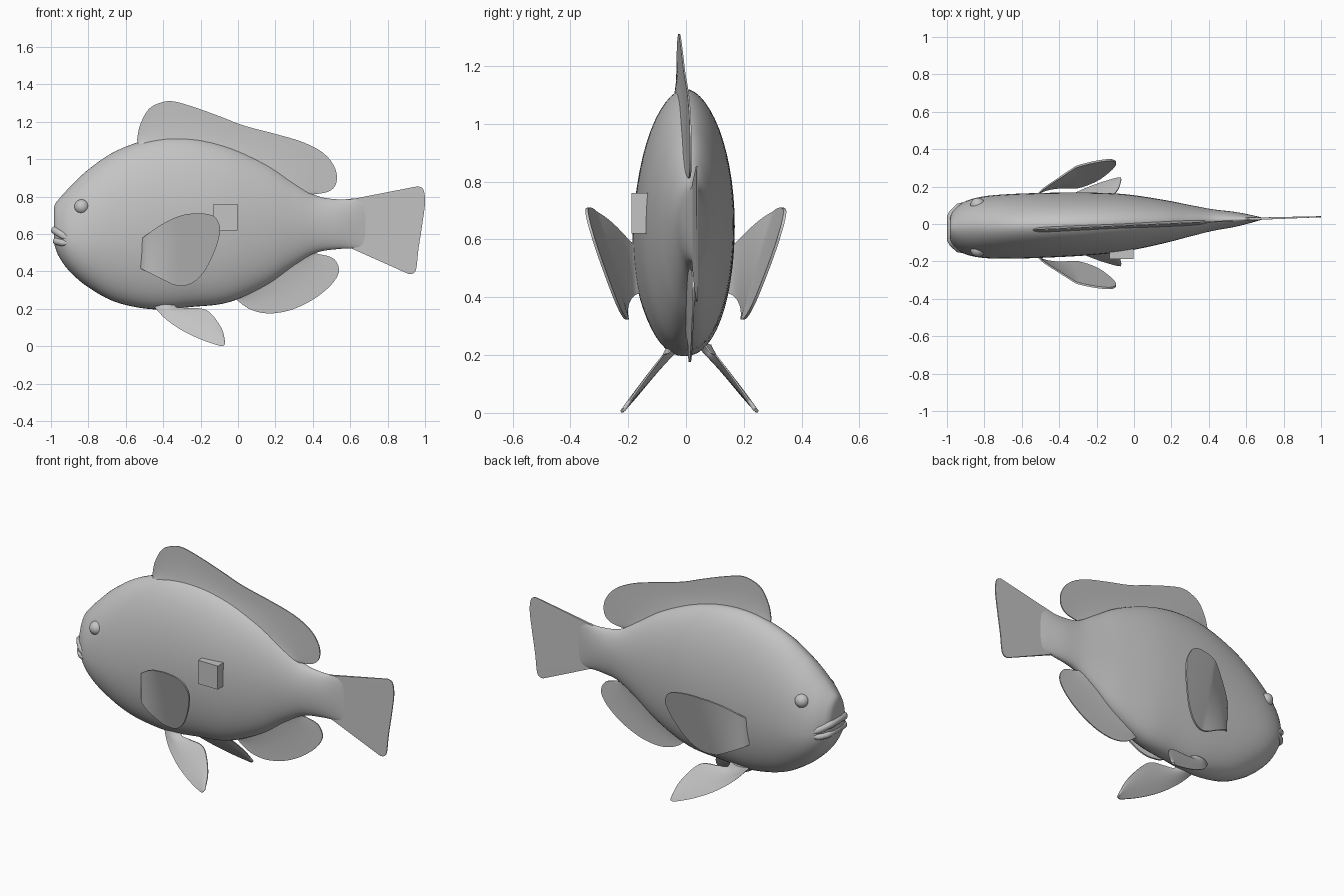
import bpy, bmesh, math
from mathutils import Vector

default_cube = bpy.data.objects.get("Cube")
if default_cube:
    bpy.data.objects.remove(default_cube, do_unlink=True)

grey = bpy.data.materials.new("plain_grey")
grey.use_nodes = True
grey.diffuse_color = (.55, .55, .55, 1)
grey.node_tree.nodes["Principled BSDF"].inputs["Base Color"].default_value = grey.diffuse_color

smooth_parts = []


def spline(points, count):
    """Sample a smooth curve through the points at evenly spaced steps."""
    last = len(points) - 1
    result = []
    for step in range(count + 1):
        position = step / count * last
        i = min(int(position), last - 1)
        t = position - i
        before, start = points[max(i - 1, 0)], points[i]
        end, after = points[i + 1], points[min(i + 2, last)]
        result.append([b + t / 2 * (c - a + t * (2 * a - 5 * b + 4 * c - d + t * (3 * (b - c) + d - a)))
                       for a, b, c, d in zip(before, start, end, after)])
    return result


def finish(name, bm):
    """Turn a bmesh into a named object in the grey material."""
    bmesh.ops.recalc_face_normals(bm, faces=bm.faces)
    mesh = bpy.data.meshes.new(name)
    bm.to_mesh(mesh)
    bm.free()
    mesh.materials.append(grey)
    part = bpy.data.objects.new(name, mesh)
    bpy.context.collection.objects.link(part)
    return part


def loft(name, rings):
    """Skin a list of closed rings and cap both ends."""
    bm = bmesh.new()
    loops = [[bm.verts.new(point) for point in ring] for ring in rings]
    size = len(loops[0])
    for near, far in zip(loops, loops[1:]):
        for k in range(size):
            n = (k + 1) % size
            bm.faces.new((near[k], near[n], far[n], far[k]))
    bm.faces.new(loops[0])
    bm.faces.new(loops[-1])
    bmesh.ops.remove_doubles(bm, verts=bm.verts, dist=.0004)
    smooth_parts.append(finish(name, bm))


def centre(x):
    """The whole fish is turned slightly about the vertical."""
    return .008 + .031 * x


def fin(name, first_edge, second_edge, depth, thickness, columns=48, rows=10):
    """Thin blade spanning two edge curves given in x and z."""
    rings = []
    pairs = zip(spline(first_edge, columns), spline(second_edge, columns))
    for column, (first, second) in enumerate(pairs):
        front, back = [], []
        for row in range(rows + 1):
            v = row / rows
            x = first[0] + (second[0] - first[0]) * v
            z = first[1] + (second[1] - first[1]) * v
            y = depth(x, z)
            half = thickness(column / columns, v)
            front.append((x, y - half, z))
            back.append((x, y + half, z))
        rings.append(front + back[::-1])
    loft(name, rings)


# Body: x, top, bottom, height of the widest line, half width
stations = [
    (-.985, .735, .56, .6, .045), (-.978, .76, .53, .6, .075),
    (-.955, .79, .475, .59, .105), (-.9, .85, .4, .57, .142),
    (-.8, .945, .315, .565, .165), (-.65, 1.045, .235, .59, .173),
    (-.45, 1.112, .197, .63, .173), (-.25, 1.117, .21, .65, .168),
    (-.05, 1.07, .235, .655, .153), (.15, .98, .325, .655, .118),
    (.3, .88, .43, .655, .084), (.42, .805, .5, .655, .058),
    (.54, .785, .52, .655, .04), (.63, .79, .522, .66, .02),
    (.69, .78, .525, .66, .004)]
body_rows = spline(stations, 84)
body_rings = []
for x, top, bottom, middle, width in body_rows:
    ring = []
    for k in range(56):
        angle = math.tau * k / 56
        rise, spread = math.sin(angle), math.cos(angle)
        # The belly is fuller than the back
        reach = abs(spread) ** (1.1 if rise > 0 else .9)
        z = middle + rise * (top - middle if rise > 0 else middle - bottom)
        ring.append((x, centre(x) + math.copysign(reach * width, spread), z))
    body_rings.append(ring)
loft("body", body_rings)


def half_width(x):
    return min(body_rows, key=lambda row: abs(row[0] - x))[4]


# Lips swell out of the snout with a groove left between them
def lip(name, path, radius):
    side = [Vector((x, half_width(x) - .012, z)) for x, z in path]
    points = side + [Vector((p.x, -p.y, p.z)) for p in reversed(side)]
    curve = bpy.data.curves.new(name, "CURVE")
    curve.dimensions = "3D"
    curve.bevel_depth = radius
    curve.bevel_resolution = 4
    curve.use_fill_caps = True
    line = curve.splines.new("POLY")
    line.points.add(len(points) - 1)
    for k, (target, p) in enumerate(zip(line.points, points)):
        target.co = (p.x, p.y + centre(p.x), p.z, 1)
        target.radius = .6 if k in (0, len(points) - 1) else 1
    curve.materials.append(grey)
    bpy.context.collection.objects.link(bpy.data.objects.new(name, curve))


lip("upper_lip", [(-.91, .577), (-.935, .592), (-.955, .605), (-.97, .615), (-.979, .62)], .021)
lip("lower_lip", [(-.91, .552), (-.935, .553), (-.95, .556), (-.965, .56), (-.972, .562)], .019)


# Middle fins: root inside the body, then the free edge
def taper(u, v):
    return .016 * (1 - v) ** 3 + .003


def dorsal_depth(x, z):
    return -.007 + .045 * x


def middle_depth(x, z):
    return centre(x)


fin("dorsal_fin",
    [(-.53, 1.07), (-.4, 1.08), (-.2, 1.07), (0, 1.01), (.2, .91), (.37, .8)],
    [(-.54, 1.1), (-.525, 1.18), (-.48, 1.265), (-.42, 1.3), (-.35, 1.31),
     (-.24, 1.28), (-.1, 1.23), (.03, 1.18), (.2, 1.135), (.35, 1.09),
     (.46, 1.03), (.52, .95), (.525, .87), (.48, .825), (.38, .81)],
    dorsal_depth, taper)
fin("anal_fin",
    [(-.01, .27), (.15, .36), (.3, .46), (.41, .51)],
    [(-.01, .25), (.05, .205), (.12, .18), (.2, .177), (.3, .2), (.41, .255),
     (.5, .33), (.54, .4), (.52, .46), (.47, .485), (.4, .488)],
    middle_depth, taper)
fin("tail_fin",
    [(.59, .53), (.59, .783)],
    [(.915, .385), (.95, .405), (.965, .52), (.985, .65), (1, .77), (.99, .84), (.96, .855)],
    middle_depth, lambda u, v: .007 - .004 * v)


# Paired fins and eyes
for label, side in (("left", 1), ("right", -1)):

    def pectoral_depth(x, z):
        u = max(0, min(1, (x + .52) / .42))
        flare = .15 + .13 * math.sqrt(u) + .3 * (z - .47) * min(1, 2 * u)
        return side * flare - .008 * (1 - u)

    def pelvic_depth(x, z):
        return side * (.085 + .68 * (.2 - z) + .08 * (x + .25)) + .012

    fin(label + "_pectoral_fin",
        [(-.53, .42), (-.42, .365), (-.33, .325), (-.25, .335), (-.18, .4), (-.12, .52), (-.097, .6)],
        [(-.53, .565), (-.41, .65), (-.3, .7), (-.2, .71), (-.13, .695), (-.1, .65), (-.095, .61)],
        pectoral_depth, lambda u, v: .005)
    fin(label + "_pelvic_fin",
        [(-.46, .23), (-.43, .19), (-.38, .14), (-.3, .085), (-.2, .037), (-.1, .003), (-.075, .003)],
        [(-.34, .24), (-.33, .21), (-.27, .205), (-.19, .2), (-.14, .17), (-.085, .09), (-.068, .015)],
        pelvic_depth, lambda u, v: .003 + (.006 + .018 * (1 - u) ** 3) * math.sin(math.pi * v))

    eye_mesh = bmesh.new()
    bmesh.ops.create_uvsphere(eye_mesh, u_segments=32, v_segments=16, radius=.04)
    eye = finish(label + "_eye", eye_mesh)
    eye.location = (-.835, centre(-.835) + side * .118, .745)
    smooth_parts.append(eye)

# Small block fixed to the right flank
block_mesh = bmesh.new()
bmesh.ops.create_cube(block_mesh, size=1)
block = finish("flank_block", block_mesh)
block.scale = (.13, .06, .14)
block.location = (-.067, -.158, .69)

# Smooth the rounded parts and keep their sharp rims
bpy.ops.object.select_all(action="DESELECT")
for part in smooth_parts:
    part.select_set(True)
bpy.context.view_layer.objects.active = smooth_parts[0]
bpy.ops.object.shade_smooth_by_angle(angle=math.radians(40))
